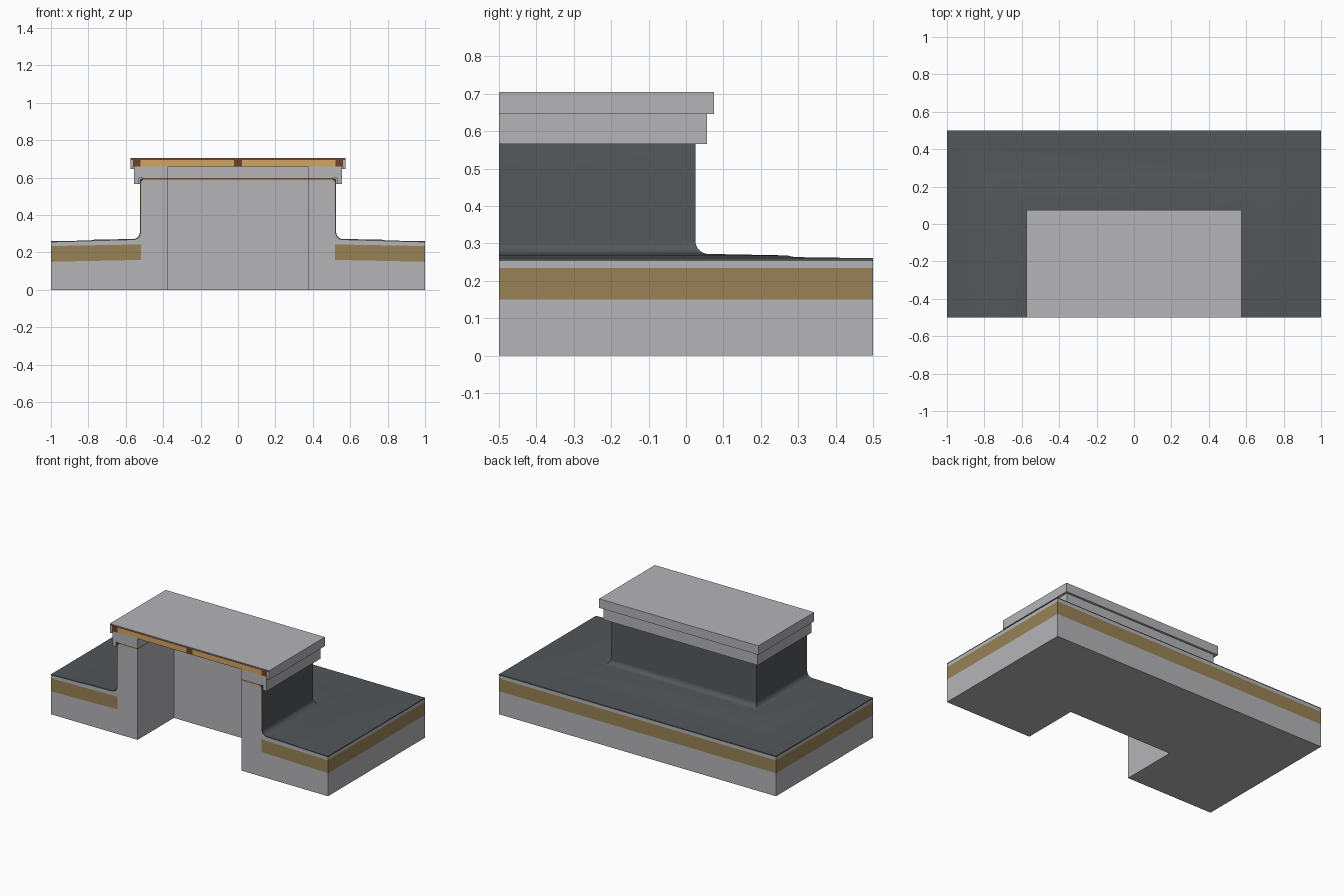
import bpy, bmesh, math

if "Cube" in bpy.data.objects:
    bpy.data.objects.remove(bpy.data.objects["Cube"])

W, YB, FRONT = 0.525, 0.025, -0.5   # outer curb faces and cut plane


def mat(name, rgb):
    m = bpy.data.materials.new(name)
    m.diffuse_color = (*rgb, 1)
    m.use_nodes = True
    m.node_tree.nodes["Principled BSDF"].inputs["Base Color"].default_value = m.diffuse_color
    return m


CONCRETE = mat("light grey", (0.46, 0.46, 0.485))
MEMBRANE = mat("dark membrane grey", (0.085, 0.095, 0.102))
INSULATION = mat("insulation ochre", (0.315, 0.225, 0.092))
TIMBER = mat("pale timber", (0.64, 0.38, 0.13))
BROWN = mat("brown timber", (0.15, 0.055, 0.022))


def finish(bm, name, material, smooth=False):
    bmesh.ops.recalc_face_normals(bm, faces=bm.faces)
    me = bpy.data.meshes.new(name)
    bm.to_mesh(me)
    bm.free()
    me.materials.append(material)
    ob = bpy.data.objects.new(name, me)
    bpy.context.collection.objects.link(ob)
    if smooth:
        bpy.ops.object.select_all(action='DESELECT')
        ob.select_set(True)
        bpy.context.view_layer.objects.active = ob
        bpy.ops.object.shade_smooth_by_angle(angle=math.radians(35))
    return ob


def ring(name, profile, material, smooth=False):
    """Sweep a closed (distance from curb, height) profile round the U-shaped curb."""
    bm = bmesh.new()
    stations = []
    for sx, back in ((-1, False), (-1, True), (1, True), (1, False)):
        stations.append([bm.verts.new((sx * (W + d), YB + d if back else FRONT, z))
                         for d, z in profile])
    n = len(profile)
    for a, b in zip(stations, stations[1:]):
        for i in range(n):
            j = (i + 1) % n
            bm.faces.new((a[i], a[j], b[j], b[i]))
    bm.faces.new(stations[0])
    bm.faces.new(stations[-1])
    return finish(bm, name, material, smooth)


def box(name, x0, x1, y0, y1, z0, z1, material):
    bm = bmesh.new()
    bmesh.ops.create_cube(bm, size=1)
    for v in bm.verts:
        v.co = ((x0 + x1) / 2 + v.co.x * (x1 - x0),
                (y0 + y1) / 2 + v.co.y * (y1 - y0),
                (z0 + z1) / 2 + v.co.z * (z1 - z0))
    return finish(bm, name, material)


def arc(cx, cz, r, a0, a1, n=8):
    return [(cx + r * math.cos(math.radians(a0 + (a1 - a0) * i / n)),
             cz + r * math.sin(math.radians(a0 + (a1 - a0) * i / n))) for i in range(n + 1)]


# Structural slab with upstand curb
ring("concrete_slab_and_curb",
     [(-.15, 0), (.475, 0), (.475, .15), (-.006, .16), (-.006, .43),
      (-.01, .43), (-.01, .585), (-.15, .585)], CONCRETE)

# Roof build-up around the curb
ring("roof_insulation", [(-.006, .16), (.475, .15), (.475, .234), (-.006, .243)], INSULATION)
ring("screed", [(-.006, .243), (.475, .234), (.475, .2535)]
     + arc(.035, .307, .041, 270, 180), CONCRETE)

# Thin timber lining on the upper curb
ring("curb_lining", [(-.15, .585), (-.01, .585), (-.01, .43), (-.006, .43),
                     (-.006, .579), (-.018, .591), (-.15, .591)], TIMBER)

# Waterproof membrane with lapped flashing, cove and rounded top
outer = ([(.475, .2605), (.265, .2635), (.245, .268)] + arc(.035, .307, .035, 270, 180)
         + arc(-.018, .579, .018, 0, 90, 6) + [(-.15, .597)])
inner = ([(-.15, .591)] + arc(-.018, .579, .012, 90, 0, 6)
         + arc(.035, .307, .041, 180, 270) + [(.475, .2535)])
ring("roof_membrane", outer + inner, MEMBRANE, True)

# Hatch frame sitting on the curb, with downturned skirt
ring("hatch_frame", [(-.15, .597), (.004, .597), (.004, .566), (.031, .566),
                     (.031, .66), (-.15, .66)], CONCRETE)

# Lid: timber ribs, infill, deck and metal cover
YL = YB + .036
box("lid_back_rib", -.52, .52, YL - .04, YL, .66, .694, BROWN)
for label, x0, x1 in (("left", -.561, -.52), ("centre", -.021, .021), ("right", .52, .561)):
    box(f"lid_{label}_rib", x0, x1, FRONT, YL if label != "centre" else YL - .04,
        .66, .694, BROWN)
for label, x0, x1 in (("left", -.52, -.021), ("right", .021, .52)):
    box(f"lid_{label}_infill", x0, x1, FRONT, YL - .04, .66, .694, TIMBER)
box("lid_deck", -.572, .572, FRONT, YB + .047, .694, .702, BROWN)
box("lid_cover_top", -.575, .575, FRONT, YB + .05, .702, .705, CONCRETE)
ring("lid_cover_skirt", [(.036, .646), (.05, .646), (.05, .702), (.047, .702),
                         (.047, .694), (.036, .694)], CONCRETE)
